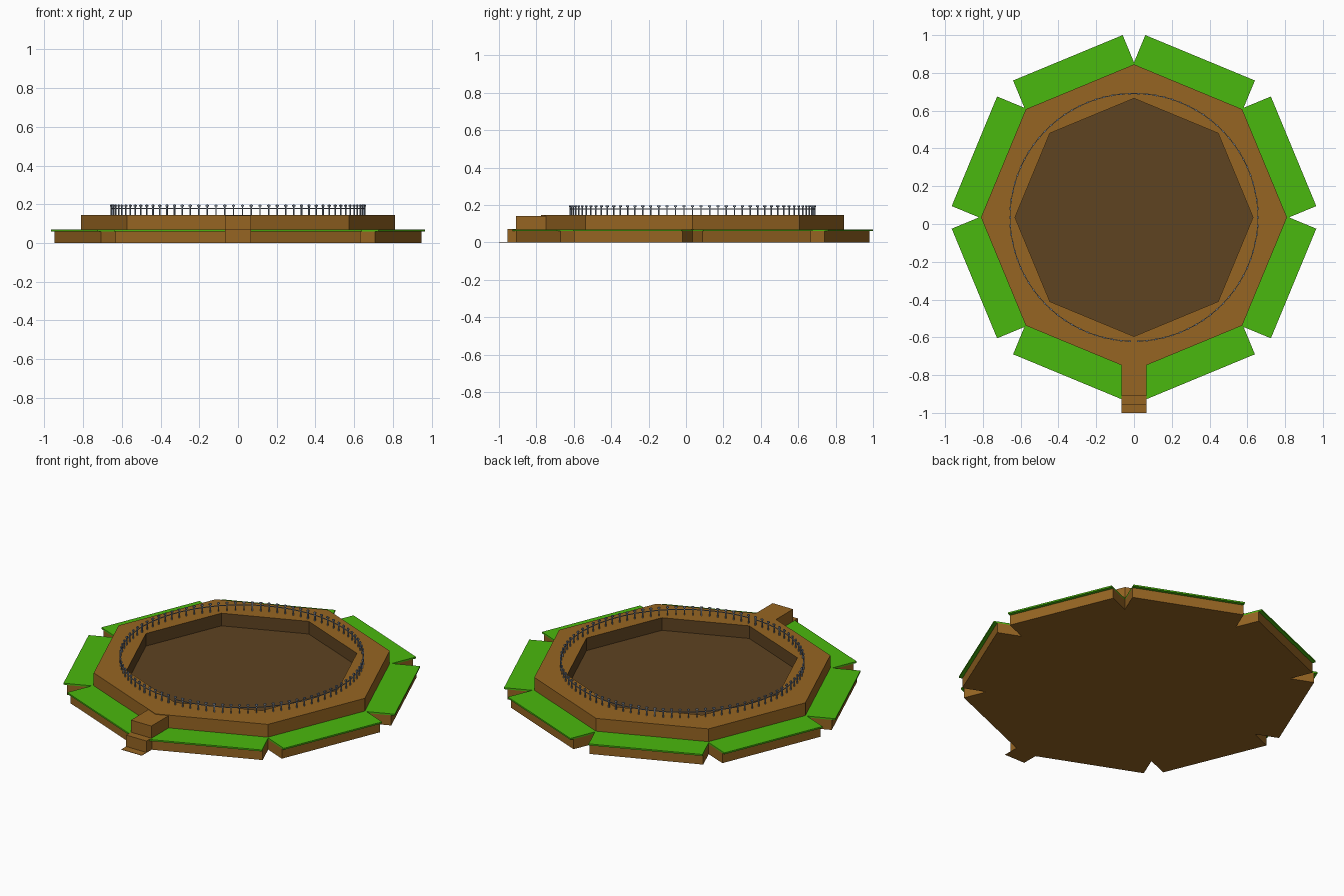
import bpy, bmesh, math
from mathutils import Matrix, Vector

if "Cube" in bpy.data.objects:
    bpy.data.objects.remove(bpy.data.objects["Cube"])

CY = 0.035            # centre of the octagon
R_OUT, R_IN = 0.81, 0.63
Z_BASE, Z_GRASS, Z_TOP, Z_FLOOR = 0.06, 0.07, 0.145, 0.07


def mat(name, rgb):
    m = bpy.data.materials.new(name)
    lin = [(c / 255 / 12.92) if c < 10 else ((c / 255 + 0.055) / 1.055) ** 2.4 for c in rgb]
    m.diffuse_color = (*lin, 1)
    m.use_nodes = True
    m.node_tree.nodes["Principled BSDF"].inputs["Base Color"].default_value = m.diffuse_color
    return m


BROWN = mat("earth_brown", (150, 101, 34))
DARK = mat("dark_soil", (94, 67, 33))
GREEN = mat("grass_green", (74, 184, 14))
GREY = mat("fence_grey", (128, 138, 152))


def finish(name, bm, *mats):
    bmesh.ops.recalc_face_normals(bm, faces=bm.faces)
    me = bpy.data.meshes.new(name)
    bm.to_mesh(me)
    bm.free()
    for m in mats:
        me.materials.append(m)
    ob = bpy.data.objects.new(name, me)
    bpy.context.collection.objects.link(ob)
    return ob


def add_box(bm, x0, x1, y0, y1, z0, z1, mtx=Matrix()):
    size = Matrix.Diagonal((x1 - x0, y1 - y0, z1 - z0, 1))
    mid = Matrix.Translation(((x0 + x1) / 2, (y0 + y1) / 2, (z0 + z1) / 2))
    bmesh.ops.create_cube(bm, size=1, matrix=mtx @ mid @ size)


def prism(bm, pts, z0, z1):
    lo = [bm.verts.new((x, y, z0)) for x, y in pts]
    hi = [bm.verts.new((x, y, z1)) for x, y in pts]
    bm.faces.new(lo[::-1])
    bm.faces.new(hi)
    n = len(pts)
    for i in range(n):
        j = (i + 1) % n
        bm.faces.new((lo[i], lo[j], hi[j], hi[i]))


def star_outline(apothem, half):
    """Eight straight sides with a V notch at each corner."""
    pts = []
    notch = half / math.sin(math.pi / 8)
    for k in range(8):
        a = math.pi / 8 + k * math.pi / 4
        n, t = Vector((math.cos(a), math.sin(a))), Vector((-math.sin(a), math.cos(a)))
        b = a + math.pi / 8
        for p in (n * apothem - t * half, n * apothem + t * half,
                  Vector((math.cos(b), math.sin(b))) * notch):
            pts.append((p.x, p.y + CY))
    return pts


def octagon(r):
    return [(r * math.cos(k * math.pi / 4), CY + r * math.sin(k * math.pi / 4)) for k in range(8)]


# Notched earth base and the grass slab over it
bm = bmesh.new()
prism(bm, star_outline(0.895, 0.314), 0, Z_BASE)
finish("earth_base", bm, BROWN)
bm = bmesh.new()
prism(bm, star_outline(0.9145, 0.314), Z_BASE, Z_GRASS - 0.001)
finish("grass_border", bm, GREEN)

# Octagonal raised ring: outer wall, top, inner wall, and sunken floor
bm = bmesh.new()
loops = [[bm.verts.new((x, y, z)) for x, y in octagon(r)]
         for r, z in ((R_OUT, 0.03), (R_OUT, Z_TOP), (R_IN, Z_TOP), (R_IN, Z_FLOOR))]
for s in range(3):
    for i in range(8):
        j = (i + 1) % 8
        f = bm.faces.new((loops[s][i], loops[s][j], loops[s + 1][j], loops[s + 1][i]))
        f.material_index = 1 if s == 2 else 0
bm.faces.new(loops[3]).material_index = 1
bm.faces.new(loops[0][::-1])
finish("raised_ring", bm, BROWN, DARK)

# Entrance steps at the front
bm = bmesh.new()
add_box(bm, -0.067, 0.067, -0.91, -0.70, 0.05, 0.142)
add_box(bm, -0.067, 0.067, -0.955, -0.70, 0, 0.07)
add_box(bm, -0.067, 0.067, -1.0, -0.95, 0, 0.002)
finish("entrance_steps", bm, BROWN)

# Ring of small fence posts with caps
bm = bmesh.new()
COUNT, R_F = 90, 0.656
for k in range(COUNT):
    a = -math.pi / 2 + (k + 0.5) * 2 * math.pi / COUNT
    m = Matrix.Translation((0, CY, 0)) @ Matrix.Rotation(a, 4, 'Z')
    add_box(bm, R_F - 0.003, R_F + 0.003, -0.003, 0.003, Z_TOP, 0.198, m)
    add_box(bm, R_F - 0.004, R_F + 0.004, -0.008, 0.008, 0.189, 0.196, m)
finish("fence_posts", bm, GREY)

# Thin rail joining the posts, open at the front
bm = bmesh.new()
prev = None
for k in range(COUNT):
    a = -math.pi / 2 + (k + 0.5) * 2 * math.pi / COUNT
    ring = [bm.verts.new((r * math.cos(a), CY + r * math.sin(a), z))
            for r, z in ((R_F - 0.002, 0.176), (R_F + 0.002, 0.176),
                         (R_F + 0.002, 0.180), (R_F - 0.002, 0.180))]
    if prev:
        for i in range(4):
            j = (i + 1) % 4
            bm.faces.new((prev[i], prev[j], ring[j], ring[i]))
    else:
        bm.faces.new(ring[::-1])
    prev = ring
bm.faces.new(prev)
finish("fence_rail", bm, GREY)
